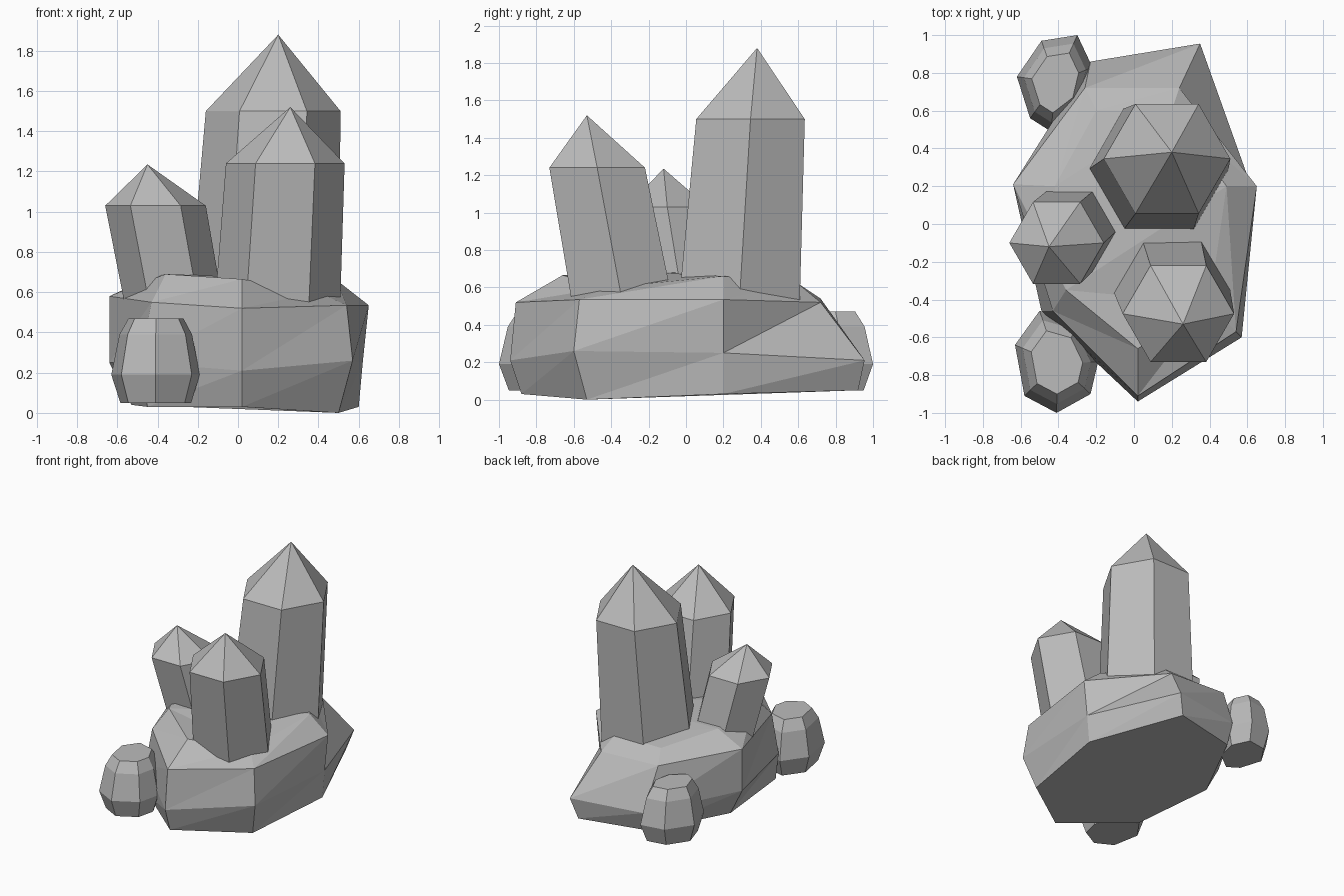
import bpy, bmesh, math
from mathutils import Vector

cube = bpy.data.objects.get("Cube")
if cube:
    bpy.data.objects.remove(cube)

stone = bpy.data.materials.new("stone_grey")
stone.use_nodes = True
GREY = (0.5, 0.5, 0.5, 1)
stone.diffuse_color = GREY
stone.node_tree.nodes["Principled BSDF"].inputs["Base Color"].default_value = GREY


def loft(name, rings, tip=None):
    """Skin closed rings from bottom to top; end in a point or a flat cap."""
    bm = bmesh.new()
    loops = [[bm.verts.new(p) for p in ring] for ring in rings]
    n = len(loops[0])
    for low, high in zip(loops, loops[1:]):
        for i in range(n):
            j = (i + 1) % n
            if tip:
                bm.faces.new((low[i], low[j], high[j], high[i]))
            else:
                bm.faces.new((low[i], low[j], high[j]))
                bm.faces.new((low[i], high[j], high[i]))
    bm.faces.new(loops[0][::-1])
    if tip:
        top = bm.verts.new(tip)
        for i in range(n):
            bm.faces.new((loops[-1][i], loops[-1][(i + 1) % n], top))
    else:
        cap = bm.faces.new(loops[-1])
        bmesh.ops.triangulate(bm, faces=[cap])
    bmesh.ops.recalc_face_normals(bm, faces=bm.faces)
    mesh = bpy.data.meshes.new(name)
    bm.to_mesh(mesh)
    bm.free()
    mesh.materials.append(stone)
    obj = bpy.data.objects.new(name, mesh)
    bpy.context.collection.objects.link(obj)
    return obj


def hexagon(centre, radius):
    return [centre + radius * Vector((math.cos(a), math.sin(a), 0))
            for a in (math.radians(60 * k) for k in range(6))]


def crystal(name, base, base_r, shoulder, shoulder_r, tip):
    """Leaning six-sided prism with a pyramid point, sunk into the rock."""
    base, shoulder = Vector(base), Vector(shoulder)
    sink = 0.25 / (shoulder.z - base.z)
    root = base + (base - shoulder) * sink
    root_r = base_r + (base_r - shoulder_r) * sink
    loft(name, [hexagon(root, root_r), hexagon(shoulder, shoulder_r)], tip)


crystal("tall_crystal", (0.13, 0.29, 0.6), 0.37,
        (0.175, 0.345, 1.5), 0.335, (0.2, 0.38, 1.88))
crystal("front_crystal", (0.2, -0.355, 0.6), 0.31,
        (0.235, -0.475, 1.24), 0.295, (0.26, -0.53, 1.52))
crystal("side_crystal", (-0.33, -0.03, 0.6), 0.245,
        (-0.41, -0.1, 1.03), 0.25, (-0.45, -0.12, 1.235))

# Main rock: seven corners, four uneven levels
loft("base_rock", [
    [(0.02, -0.88, 0.03), (0.5, -0.53, 0), (0.6, 0.2, 0.03), (0.3, 0.92, 0.05),
     (-0.23, 0.8, 0.05), (-0.53, 0.2, 0.04), (-0.45, -0.48, 0.03)],
    [(0.02, -0.94, 0.21), (0.57, -0.6, 0.26), (0.62, 0.2, 0.25), (0.35, 0.955, 0.21),
     (-0.23, 0.86, 0.21), (-0.64, 0.21, 0.25), (-0.49, -0.46, 0.25)],
    [(0.02, -0.91, 0.52), (0.54, -0.57, 0.535), (0.65, 0.2, 0.535), (0.24, 0.72, 0.52),
     (-0.26, 0.72, 0.54), (-0.64, 0.21, 0.58), (-0.43, -0.46, 0.55)],
    [(0.02, -0.66, 0.665), (0.4, -0.42, 0.6), (0.49, 0.2, 0.66), (0.2, 0.6, 0.62),
     (-0.2, 0.6, 0.62), (-0.42, 0.2, 0.68), (-0.36, -0.35, 0.69)],
])


def pebble(name, outline, levels):
    """Small rock: one outline scaled about its middle at each level."""
    mid = sum((Vector(p) for p in outline), Vector((0, 0))) / len(outline)
    loft(name, [[(*(mid + (Vector(p) - mid) * s), z) for p in outline]
                for s, z in levels])


LEVELS = [(0.8, 0.05), (1, 0.19), (0.82, 0.39), (0.62, 0.47)]
pebble("front_pebble",
       [(-0.63, -0.64), (-0.58, -0.91), (-0.41, -1), (-0.23, -0.9),
        (-0.19, -0.73), (-0.29, -0.52), (-0.5, -0.46)], LEVELS)
pebble("back_pebble",
       [(-0.62, 0.78), (-0.55, 0.56), (-0.44, 0.49), (-0.27, 0.62),
        (-0.22, 0.83), (-0.3, 1), (-0.49, 0.97)], LEVELS)
